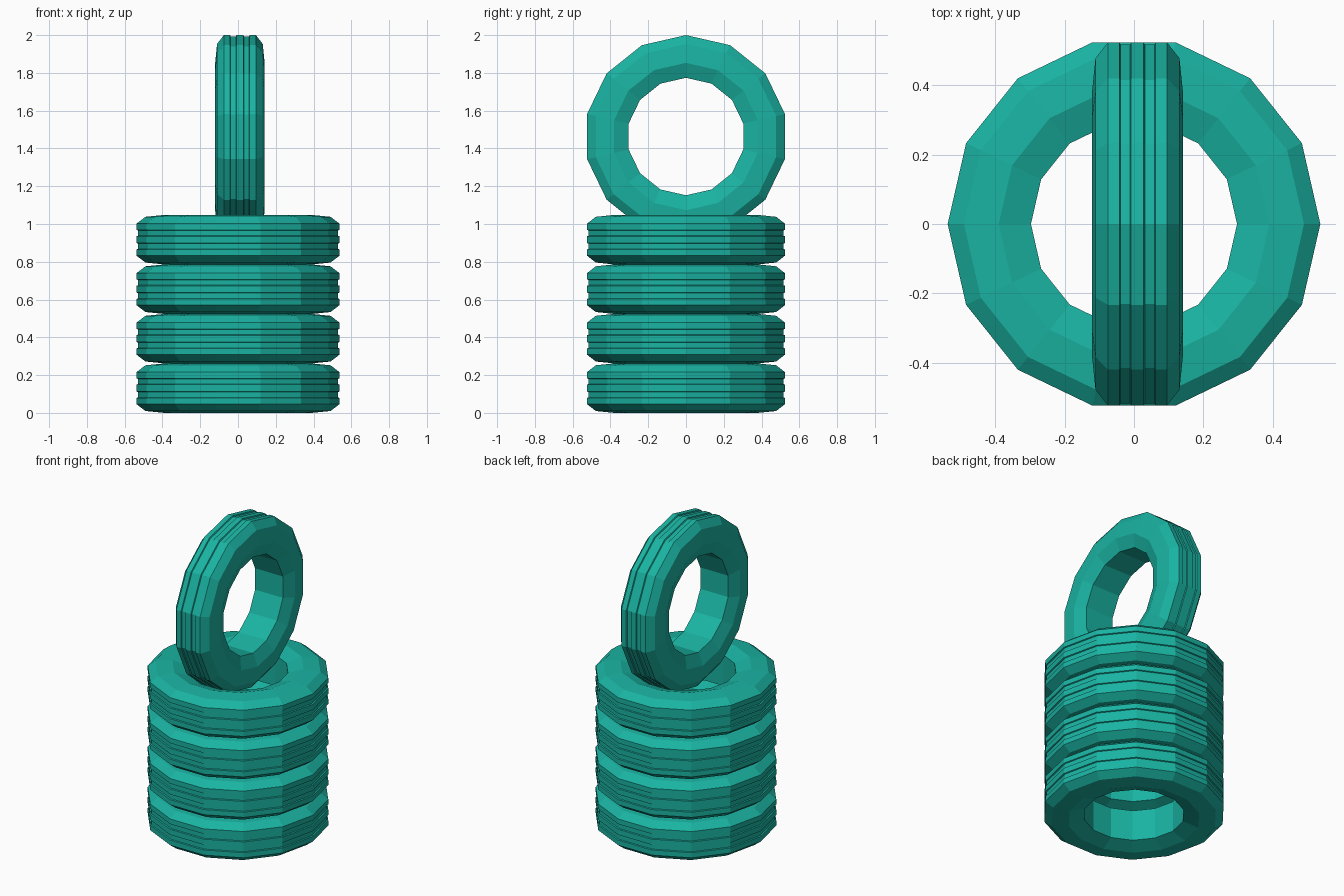
import bpy, math
from math import pi, cos, sin

if "Cube" in bpy.data.objects:
    bpy.data.objects.remove(bpy.data.objects["Cube"])

SIDES = 14
R = 0.537      # outer radius
W = 0.131      # half width

mat = bpy.data.materials.new("teal_rubber")
mat.diffuse_color = (0.01, 0.45, 0.36, 1)
mat.use_nodes = True
mat.node_tree.nodes["Principled BSDF"].inputs["Base Color"].default_value = mat.diffuse_color


def tyre(name, location, inner, rotation=(0, 0, 0)):
    # Half cross-section (radius, height): hole, sidewall, shoulder, grooved tread
    g = R - 0.007
    half = [(inner, 0.100), (0.39, W), (0.49, 0.121), (R, 0.085),
            (R, 0.052), (g, 0.049), (g, 0.021), (R, 0.018)]
    profile = half + [(r, -z) for r, z in reversed(half)]
    n = len(profile)
    verts, faces = [], []
    for i in range(SIDES):
        a = 2 * pi * i / SIDES
        verts += [(r * cos(a), r * sin(a), z) for r, z in profile]
        k = (i + 1) % SIDES
        for j in range(n):
            m = (j + 1) % n
            faces.append((i * n + m, k * n + m, k * n + j, i * n + j))
    mesh = bpy.data.meshes.new(name)
    mesh.from_pydata(verts, [], faces)
    mesh.materials.append(mat)
    ob = bpy.data.objects.new(name, mesh)
    ob.location = location
    ob.rotation_euler = rotation
    bpy.context.collection.objects.link(ob)
    return ob


# Stack of four flat tyres
for i in range(4):
    tyre(f"stacked_tyre_{i + 1}", (0, 0, W + i * 2 * W), 0.297)

# Upright tyre resting in the hole of the top one
tyre("upright_tyre", (0.01, 0, 2 - R), 0.311, (0, pi / 2, 0))
